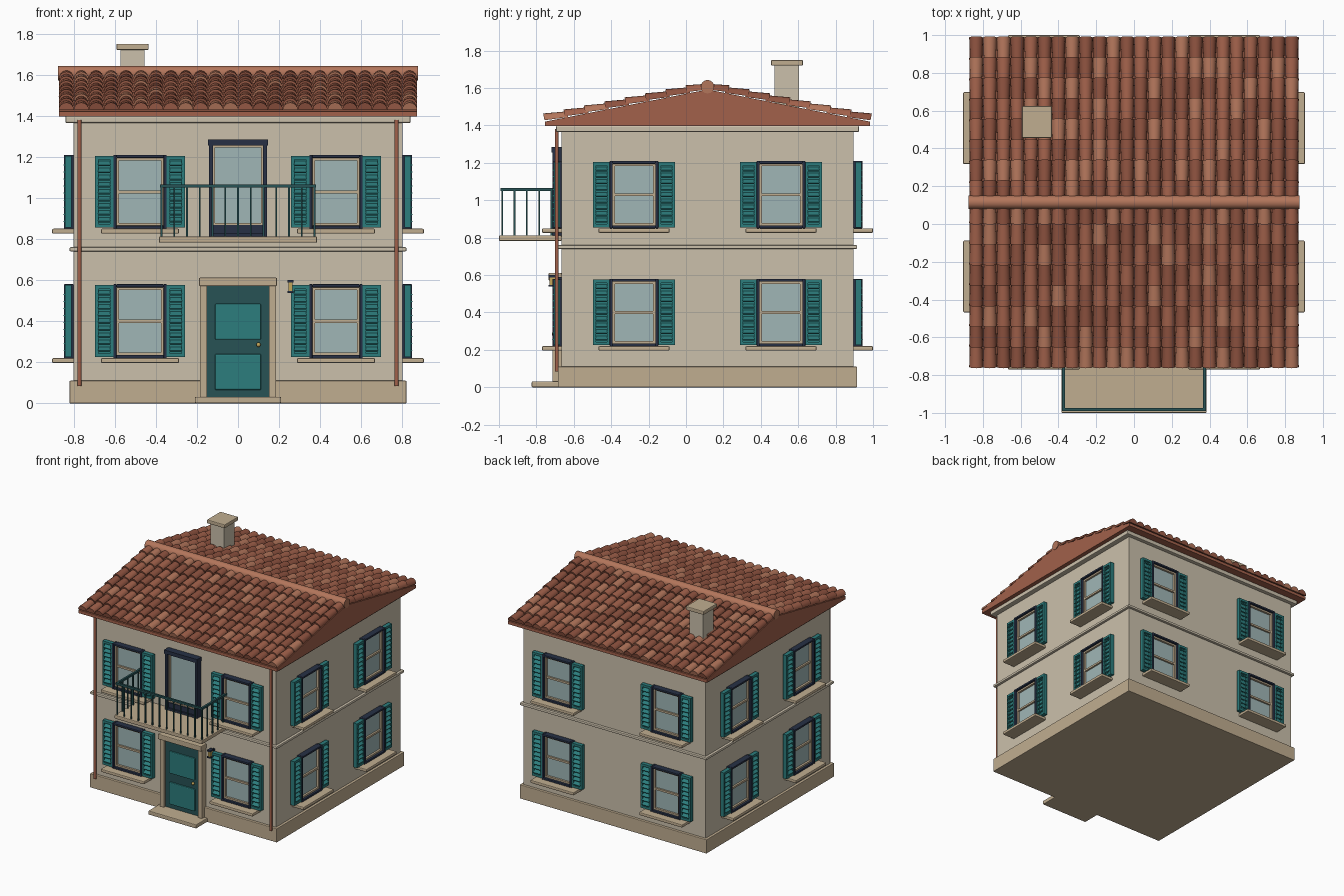
import bpy, bmesh, math, random
from mathutils import Matrix, Vector

if "Cube" in bpy.data.objects:
    bpy.data.objects.remove(bpy.data.objects["Cube"])

random.seed(4)
CY = 0.115                      # centre line of the house body in y
FRONT, BACK = CY - 0.78, CY + 0.78


def mat(name, r, g, b):
    m = bpy.data.materials.new(name)
    m.diffuse_color = (r, g, b, 1)
    m.use_nodes = True
    m.node_tree.nodes["Principled BSDF"].inputs["Base Color"].default_value = m.diffuse_color
    return m


WALL = mat("plaster", .60, .53, .41)
TRIM = mat("stone", .53, .42, .28)
TEAL = mat("teal", .025, .205, .205)
DTEAL = mat("dark_teal", .02, .085, .09)
NAVY = mat("navy", .02, .03, .06)
GLASS = mat("glass", .35, .47, .47)
CLAY = [mat("clay_a", .36, .12, .07), mat("clay_b", .27, .085, .05),
        mat("clay_c", .45, .18, .105)]
GOLD = mat("brass", .55, .38, .10)


def add_box(bm, x0, x1, y0, y1, z0, z1, tilt=0):
    size = (x1 - x0, y1 - y0, z1 - z0)
    m = (Matrix.Translation(((x0 + x1) / 2, (y0 + y1) / 2, (z0 + z1) / 2))
         @ Matrix.Rotation(tilt, 4, 'X') @ Matrix.Diagonal((*size, 1)))
    bmesh.ops.create_cube(bm, size=1, matrix=m)


def mesh_from(name, bm, *mats):
    me = bpy.data.meshes.new(name)
    bmesh.ops.recalc_face_normals(bm, faces=bm.faces)
    bm.to_mesh(me)
    bm.free()
    for m in mats:
        me.materials.append(m)
    return me


def place(name, me, loc=(0, 0, 0), rot=0, bevel=0):
    ob = bpy.data.objects.new(name, me)
    ob.location, ob.rotation_euler.z = loc, rot
    bpy.context.collection.objects.link(ob)
    if bevel:
        b = ob.modifiers.new("bevel", 'BEVEL')
        b.width, b.segments = bevel, 2
    return ob


def boxes_mesh(name, m, boxes):
    bm = bmesh.new()
    for b in boxes:
        add_box(bm, *b)
    return mesh_from(name, bm, m)


def boxes(name, m, *bs, bevel=0):
    return place(name, boxes_mesh(name, m, bs), bevel=bevel)


def ring(w, z0, z1, t, y0, y1=0.0):
    """Four bars of a rectangular frame."""
    return [(-w, -w + t, y0, y1, z0, z1), (w - t, w, y0, y1, z0, z1),
            (-w + t, w - t, y0, y1, z0, z0 + t), (-w + t, w - t, y0, y1, z1 - t, z1)]


def rod(name, m, p, q, r, n=12):
    p, q = Vector(p), Vector(q)
    bm = bmesh.new()
    rot = (q - p).to_track_quat('Z', 'Y').to_matrix().to_4x4()
    bmesh.ops.create_cone(bm, cap_ends=True, segments=n, radius1=r, radius2=r,
                          depth=(q - p).length,
                          matrix=Matrix.Translation((p + q) / 2) @ rot)
    return smooth(place(name, mesh_from(name, bm, m)))


def smooth(ob):
    bpy.ops.object.select_all(action='DESELECT')
    ob.select_set(True)
    bpy.context.view_layer.objects.active = ob
    bpy.ops.object.shade_smooth_by_angle(angle=math.radians(40))
    return ob


def slab(hx, hy, z0, z1):
    return (-hx, hx, CY - hy, CY + hy, z0, z1)


# House body
boxes("walls", WALL, slab(.80, .78, .02, 1.39))
boxes("plinth", TRIM, slab(.82, .80, 0, .11), bevel=.004)
boxes("string_course", WALL, slab(.82, .80, .74, .76), bevel=.005)
boxes("cornice", WALL, slab(.84, .81, 1.365, 1.398), bevel=.006)

# Windows: shared part meshes, sixteen placements
shutters = []
for s in (-1, 1):
    def sx(a, b):
        return tuple(sorted((s * a, s * b)))
    shutters += [(*sx(.129, .219), -.024, -.01, .005, .355),
                 (*sx(.129, .145), -.042, -.01, .005, .355),
                 (*sx(.203, .219), -.042, -.01, .005, .355)]
    shutters += [(*sx(.145, .203), -.042, -.01, z, z + .018) for z in (.005, .337)]
    shutters += [(*sx(.143, .205), -.051, -.017, z - .004, z + .004, .6)
                 for z in (.043 + i * .0343 for i in range(9))]
parts = [
    ("window_frame", NAVY, ring(.13, 0, .36, .015, -.048), .003),
    ("window_sash", TRIM, ring(.115, .015, .345, .013, -.03)
     + [(-.102, .102, -.028, 0, .172, .187)], 0),
    ("window_glass", GLASS, [(-.104, .104, -.014, 0, .02, .34)], 0),
    ("window_sill", TRIM, [(-.19, .19, -.105, .01, -.024, 0)], .006),
    ("shutters", TEAL, shutters, 0)]
spots = []
for s in (-1, 1):
    spots += [(s * .477, FRONT, 0), (s * .477, BACK, math.pi),
              (.80, CY + s * .393, math.pi / 2), (-.80, CY + s * .393, -math.pi / 2)]
for name, m, bs, bev in parts:
    me = boxes_mesh(name, m, bs)
    for x, y, r in spots:
        for z in (.22, .85):
            place(name, me, (x, y, z), r, bev)

# Front door with surround and step
F = FRONT
boxes("door_step", TRIM, (-.21, .21, -.825, F, 0, .032), bevel=.006)
boxes("door_surround", TRIM, (-.185, -.15, F - .05, F, .03, .572),
      (.15, .185, F - .05, F, .03, .572), bevel=.003)
boxes("door_lintel", TRIM, (-.19, .19, F - .07, F, .57, .612), bevel=.006)
boxes("door_leaf", DTEAL, (-.15, .15, F - .03, F, .03, .57))
boxes("door_panels", TEAL, (-.112, .112, F - .042, F, .31, .485),
      (-.112, .112, F - .042, F, .065, .24), bevel=.006)
bm = bmesh.new()
bmesh.ops.create_uvsphere(bm, u_segments=12, v_segments=8, radius=.011,
                          matrix=Matrix.Translation((.1, F - .042, .285)))
smooth(place("door_knob", mesh_from("door_knob", bm, GOLD)))

# Wall lamp beside the door
boxes("lamp_housing", NAVY, (.241, .271, F - .07, F - .025, .588, .6),
      (.241, .271, F - .07, F - .025, .538, .548), (.249, .263, F - .03, F, .55, .59))
boxes("lamp_glass", GOLD, (.246, .266, F - .065, F - .03, .545, .59))

# Balcony door
boxes("balcony_door_frame", NAVY,
      *[(x, y, a, b, z0 + .81, z1 + .81) for x, y, a, b, z0, z1 in ring(.14, 0, .475, .018, F - .048, F)],
      (-.13, .13, F - .035, F, .81, .868), (-.145, .145, F - .055, F, 1.255, 1.285))
boxes("balcony_door_sash", TRIM, *ring(.124, .866, 1.257, .011, F - .03, F))
boxes("balcony_door_glass", GLASS, (-.116, .116, F - .016, F, .87, 1.255))

# Balcony slab and railing
boxes("balcony_slab", TRIM, (-.385, .385, -1.0, F, .782, .812), bevel=.006)
RX, RY = .372, -.983
bars = [(RX * (i / 6 - 1), RY) for i in range(13)]
bars += [(s * RX, RY + .066 * i) for s in (-1, 1) for i in range(1, 5)]
t = .0045
boxes("balusters", DTEAL, *[(x - t, x + t, y - t, y + t, .81, 1.055) for x, y in bars])
boxes("handrail", DTEAL, (-RX - .008, RX + .008, RY - .008, RY + .008, 1.05, 1.066),
      *[(s * RX - .008, s * RX + .008, RY + .008, F, 1.05, 1.066) for s in (-1, 1)])

# Downpipes
for s in (-1, 1):
    rod("downpipe", CLAY[0], (s * .772, F - .026, .085), (s * .772, F - .026, 1.38), .0105)

# Roof deck: extruded gable profile
HX, HALF, EAVE, APEX = .872, .87, 1.42, 1.592
prof = [(-HALF, 1.396), (-HALF, EAVE), (0, APEX), (HALF, EAVE), (HALF, 1.396)]
bm = bmesh.new()
face = bm.faces.new([bm.verts.new((-HX, CY + y, z)) for y, z in prof])
ext = bmesh.ops.extrude_face_region(bm, geom=[face], use_keep_orig=True)
bmesh.ops.translate(bm, vec=(2 * HX, 0, 0),
                    verts=[v for v in ext["geom"] if isinstance(v, bmesh.types.BMVert)])
place("roof_deck", mesh_from("roof_deck", bm, CLAY[0]))

# Barrel tiles: tapered, overlapping half tubes in rows down both slopes
COLS, ROWS, SEG = 24, 8, 8
slope = math.atan2(APEX - EAVE, HALF)
length = math.hypot(APEX - EAVE, HALF) / ROWS
pitch = 2 * HX / COLS
bm = bmesh.new()
for side in (0, math.pi):
    M = (Matrix.Translation((0, CY, 0)) @ Matrix.Rotation(side, 4, 'Z')
         @ Matrix.Translation((0, -HALF, EAVE)) @ Matrix.Rotation(slope, 4, 'X'))
    for c in range(COLS):
        x = -HX + pitch * (c + .5)
        for r in range(ROWS):
            ends = []
            for y, rad, lift in ((r * length, .037, .008),
                                 (min(r + 1.15, ROWS) * length, .031, 0)):
                arc = [(math.cos(math.pi * k / SEG), math.sin(math.pi * k / SEG)) for k in range(SEG + 1)]
                ends.append([bm.verts.new(M @ Vector((x + rad * a, y, lift + rad * b))) for a, b in arc])
            lo, hi = ends
            fs = [bm.faces.new((lo[k], lo[k + 1], hi[k + 1], hi[k])) for k in range(SEG)]
            fs += [bm.faces.new(lo), bm.faces.new(hi), bm.faces.new((lo[0], hi[0], hi[-1], lo[-1]))]
            tone = random.choice((0, 0, 1, 1, 2))
            for f in fs:
                f.material_index = tone
smooth(place("roof_tiles", mesh_from("roof_tiles", bm, *CLAY)))
rod("ridge_cap", CLAY[2], (-.876, CY, 1.607), (.876, CY, 1.607), .036, 16)

# Chimney
boxes("chimney_stack", WALL, (-.573, -.455, .472, .605, 1.42, 1.725))
boxes("chimney_cap", TRIM, (-.592, -.435, .455, .625, 1.72, 1.75), bevel=.006)
